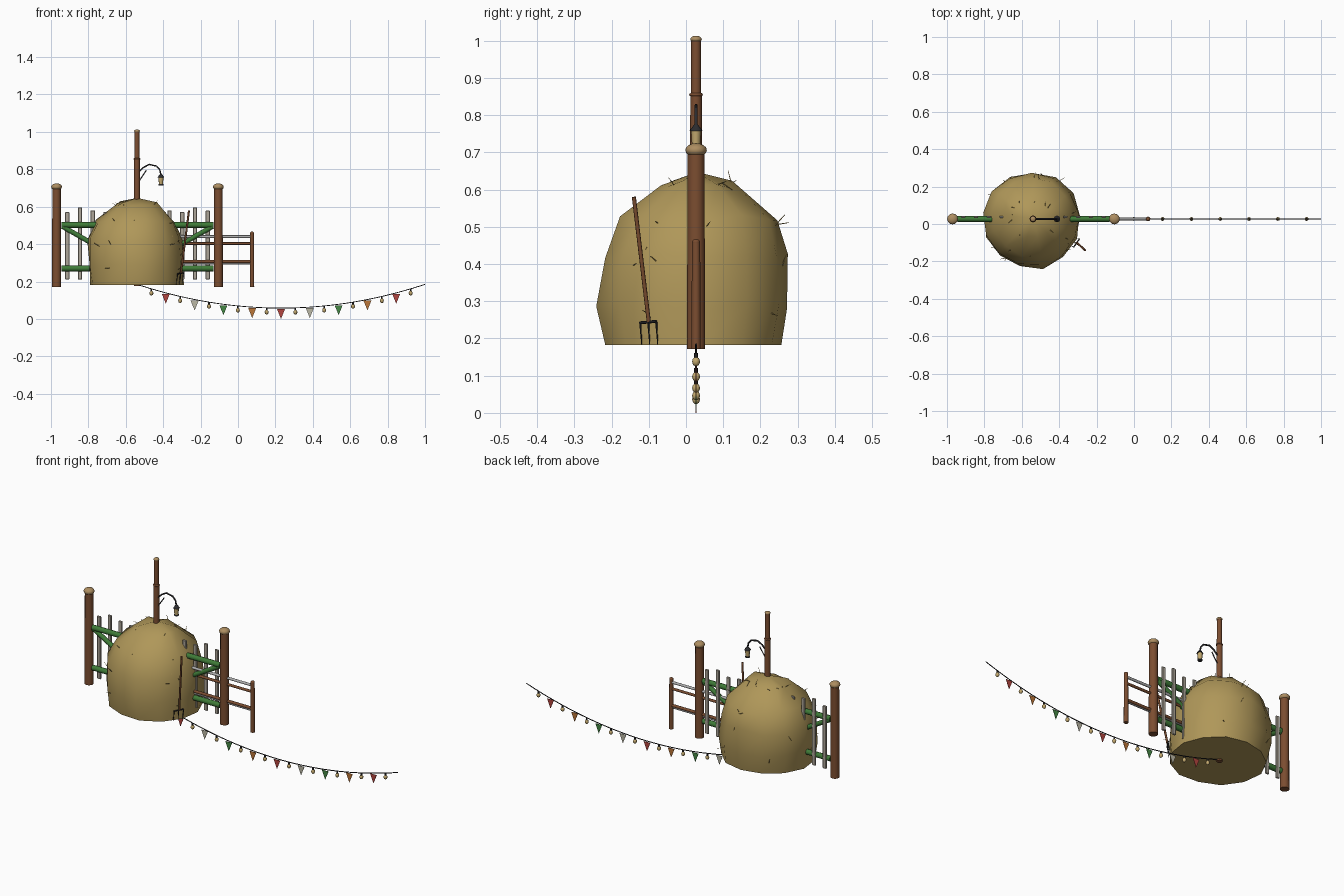
import bpy, bmesh, math, random
from mathutils import Vector, Matrix

if "Cube" in bpy.data.objects:
    bpy.data.objects.remove(bpy.data.objects["Cube"])

random.seed(4)
Y = 0.027          # plane shared by gate, lamp post and bunting

def mat(name, c):
    m = bpy.data.materials.new(name)
    m.diffuse_color = (*c, 1)
    m.use_nodes = True
    m.node_tree.nodes["Principled BSDF"].inputs["Base Color"].default_value = m.diffuse_color
    return m

WOOD = mat("brown_wood", (0.20, 0.075, 0.03))
CUT = mat("cut_wood", (0.42, 0.27, 0.12))
HAY = mat("hay", (0.43, 0.31, 0.10))
GREEN = mat("green_paint", (0.05, 0.20, 0.04))
PALE = mat("weathered_wood", (0.42, 0.38, 0.32))
GREY = mat("grey_rail", (0.45, 0.45, 0.45))
IRON = mat("iron", (0.025, 0.025, 0.028))
GLOW = mat("lamp_glass", (0.55, 0.40, 0.16))
FLAGS = [mat("flag_red", (0.45, 0.06, 0.05)), mat("flag_cream", (0.50, 0.48, 0.38)),
         mat("flag_green", (0.06, 0.25, 0.06)), mat("flag_orange", (0.50, 0.18, 0.04))]

def finish(name, bm, m, angle=40):
    me = bpy.data.meshes.new(name)
    bm.to_mesh(me)
    bm.free()
    ob = bpy.data.objects.new(name, me)
    bpy.context.collection.objects.link(ob)
    me.materials.append(m)
    if angle:
        bpy.ops.object.select_all(action='DESELECT')
        ob.select_set(True)
        bpy.context.view_layer.objects.active = ob
        bpy.ops.object.shade_smooth_by_angle(angle=math.radians(angle))
    return ob

def add_rod(bm, a, b, r, r2=None, n=10):
    a, b = Vector(a), Vector(b)
    d = b - a
    M = Matrix.Translation((a + b) / 2) @ d.to_track_quat('Z', 'Y').to_matrix().to_4x4()
    bmesh.ops.create_cone(bm, cap_ends=True, segments=n, radius1=r,
                          radius2=r if r2 is None else r2, depth=d.length, matrix=M)

def rod(name, a, b, r, m, r2=None, n=10):
    bm = bmesh.new()
    add_rod(bm, a, b, r, r2, n)
    return finish(name, bm, m, 50)

def ball(name, p, r, m, sz=1.0, n=12):
    bm = bmesh.new()
    bmesh.ops.create_uvsphere(bm, u_segments=n, v_segments=8, radius=r,
                              matrix=Matrix.Translation(p) @ Matrix.Diagonal((1, 1, sz, 1)))
    return finish(name, bm, m, 60)

def tube(name, pts, r, m):
    cu = bpy.data.curves.new(name, 'CURVE')
    cu.dimensions = '3D'
    cu.bevel_depth, cu.bevel_resolution = r, 1
    cu.use_fill_caps = True
    s = cu.splines.new('POLY')
    s.points.add(len(pts) - 1)
    for p, q in zip(s.points, pts):
        p.co = (*q, 1)
    cu.materials.append(m)
    ob = bpy.data.objects.new(name, cu)
    bpy.context.collection.objects.link(ob)

# gate posts with rounded caps
for side, x in (("left", -0.97), ("right", -0.105)):
    rod("gate_post_" + side, (x, Y, 0.172), (x, Y, 0.70), 0.0245, WOOD, 0.0225, 12)
    ball("gate_post_cap_" + side, (x, Y, 0.706), 0.029, CUT, 0.64)

# green gate rails and braces
for z in (0.27, 0.502):
    rod("gate_rail", (-0.945, Y, z), (-0.13, Y, z), 0.0155, GREEN, n=8)
for x in (-0.94, -0.135):
    rod("gate_brace", (x, Y, 0.495), (-0.5375, Y, 0.265), 0.013, GREEN, n=8)

# pickets of slightly varied height, behind the rails
for i in range(12):
    x = -0.913 + i * 0.0683
    top = 0.583 + 0.014 * math.sin(i * 2.1 - 0.9)
    bm = bmesh.new()
    bmesh.ops.create_cube(bm, size=1, matrix=Matrix.Translation((x, Y + 0.011, (top + 0.21) / 2))
                          @ Matrix.Diagonal((0.023, 0.011, top - 0.21, 1)))
    bmesh.ops.bevel(bm, geom=bm.edges[:], offset=0.003, segments=1, affect='EDGES')
    finish("gate_picket", bm, PALE, 0)

# side fence
rod("fence_post", (0.075, Y, 0.172), (0.075, Y, 0.46), 0.0125, WOOD, 0.011)
ball("fence_post_cap", (0.075, Y, 0.459), 0.0112, WOOD, 0.7, 10)
rod("fence_post_inner", (-0.45, Y, 0.185), (-0.45, Y, 0.46), 0.0125, WOOD)
for z, r, m in ((0.44, 0.0075, GREY), (0.403, 0.0075, WOOD), (0.307, 0.0085, WOOD), (0.294, 0.004, GREY)):
    rod("fence_rail", (-0.45, Y, z), (0.082, Y, z), r, m, n=8)

# lamp post
X = -0.54
rod("lamp_post_lower", (X, Y, 0.175), (X, Y, 0.855), 0.0165, WOOD, 0.0155, 12)
rod("lamp_post_upper", (X, Y, 0.855), (X, Y, 1.003), 0.0135, WOOD, 0.013, 12)
ball("lamp_post_collar", (X, Y, 0.855), 0.0185, WOOD, 0.4)
ball("lamp_post_cap", (X, Y, 1.004), 0.0155, CUT, 0.6)

# lamp bracket
tube("lamp_bracket", [(X + .01, Y, .785), (-.505, Y, .81), (-.475, Y, .826), (-.435, Y, .817),
                      (-.418, Y, .797), (-.412, Y, .77)], 0.0045, IRON)
rod("lamp_brace", (X + .01, Y, .735), (-.49, Y, .795), 0.003, IRON, n=6)

# lantern
L = -0.412
rod("lantern_roof", (L, Y, .757), (L, Y, .775), 0.018, IRON, 0.005, 8)
rod("lantern_glass", (L, Y, .72), (L, Y, .758), 0.011, GLOW, 0.0135, 8)
rod("lantern_base", (L, Y, .714), (L, Y, .721), 0.013, IRON, n=8)

# haystack: lumpy stacked rings (z, centre x, centre y, radius x, radius y)
rings = [(.182, -.535, .020, .252, .242), (.285, -.545, .018, .258, .259), (.42, -.553, .025, .255, .252),
         (.525, -.543, .036, .212, .212), (.617, -.54, .028, .115, .098)]
N = 13
bm = bmesh.new()
loops = []
for z, cx, cy, rx, ry in rings:
    lp = []
    for k in range(N):
        a = math.tau * k / N + 0.1
        j = random.uniform(0.965, 1.035)
        dz = 0 if z < 0.2 else random.uniform(-0.012, 0.012)
        lp.append(bm.verts.new((cx + rx * j * math.cos(a), cy + ry * j * math.sin(a), z + dz)))
    loops.append(lp)
for lo, hi in zip(loops, loops[1:]):
    for k in range(N):
        q = (k + 1) % N
        bm.faces.new((lo[k], lo[q], hi[q], hi[k]))
tip = bm.verts.new((-0.54, 0.03, 0.647))
for k in range(N):
    bm.faces.new((loops[-1][k], loops[-1][(k + 1) % N], tip))
bm.faces.new(loops[0][::-1])
finish("haystack", bm, HAY, 50)

# loose straws poking out of the hay
bm = bmesh.new()
for i in range(34):
    a = random.uniform(0, math.tau)
    z, cx, cy, rx, ry = random.choice(rings[1:])
    out = Vector((math.cos(a), math.sin(a), 0))
    p = Vector((cx + rx * out.x * .97, cy + ry * out.y * .97, z + random.uniform(-.03, .0)))
    d = out * 0.45 + Vector([random.uniform(-.7, .7) for _ in range(3)])
    add_rod(bm, p - d.normalized() * .01, p + d.normalized() * random.uniform(.02, .045), 0.002, 0.0008, 4)
finish("loose_straw", bm, HAY, 0)

# pitchfork leaning on the hay
rod("pitchfork_handle", (-.305, -.10, .245), (-.262, -.14, .58), 0.0055, WOOD, n=8)
rod("pitchfork_crossbar", (-.322, -.123, .242), (-.292, -.08, .246), 0.004, IRON, n=6)
for t in (0, 0.5, 1):
    x, y = -.322 + .03 * t, -.123 + .043 * t
    rod("pitchfork_tine", (x, y, .244), (x - .008, y + .004, .183), 0.003, IRON, 0.001, 6)

# bunting string
def sag(x):
    return 0.058 + 0.127 * ((x - 0.23) / 0.77) ** 2

tube("bunting_string", [(-.54 + 1.54 * i / 40, Y, sag(-.54 + 1.54 * i / 40)) for i in range(41)], 0.0025, IRON)

# triangular flags between small bulbs
for i in range(10):
    if i:
        x = -.54 + .154 * i
        z = sag(x)
        bm = bmesh.new()
        bm.faces.new([bm.verts.new(p) for p in ((x - .021, Y, z - .006), (x, Y, z - .058), (x + .021, Y, z - .006))])
        ob = finish("bunting_flag", bm, FLAGS[(i - 1) % 4], 0)
        s = ob.modifiers.new("thickness", 'SOLIDIFY')
        s.thickness, s.offset = 0.002, 0
    x = -.54 + .154 * (i + .5)
    z = sag(x)
    rod("bulb_socket", (x, Y, z - .015), (x, Y, z), 0.005, IRON, n=6)
    ball("bulb", (x, Y, z - .023), 0.0105, GLOW, 1.2, 8)
